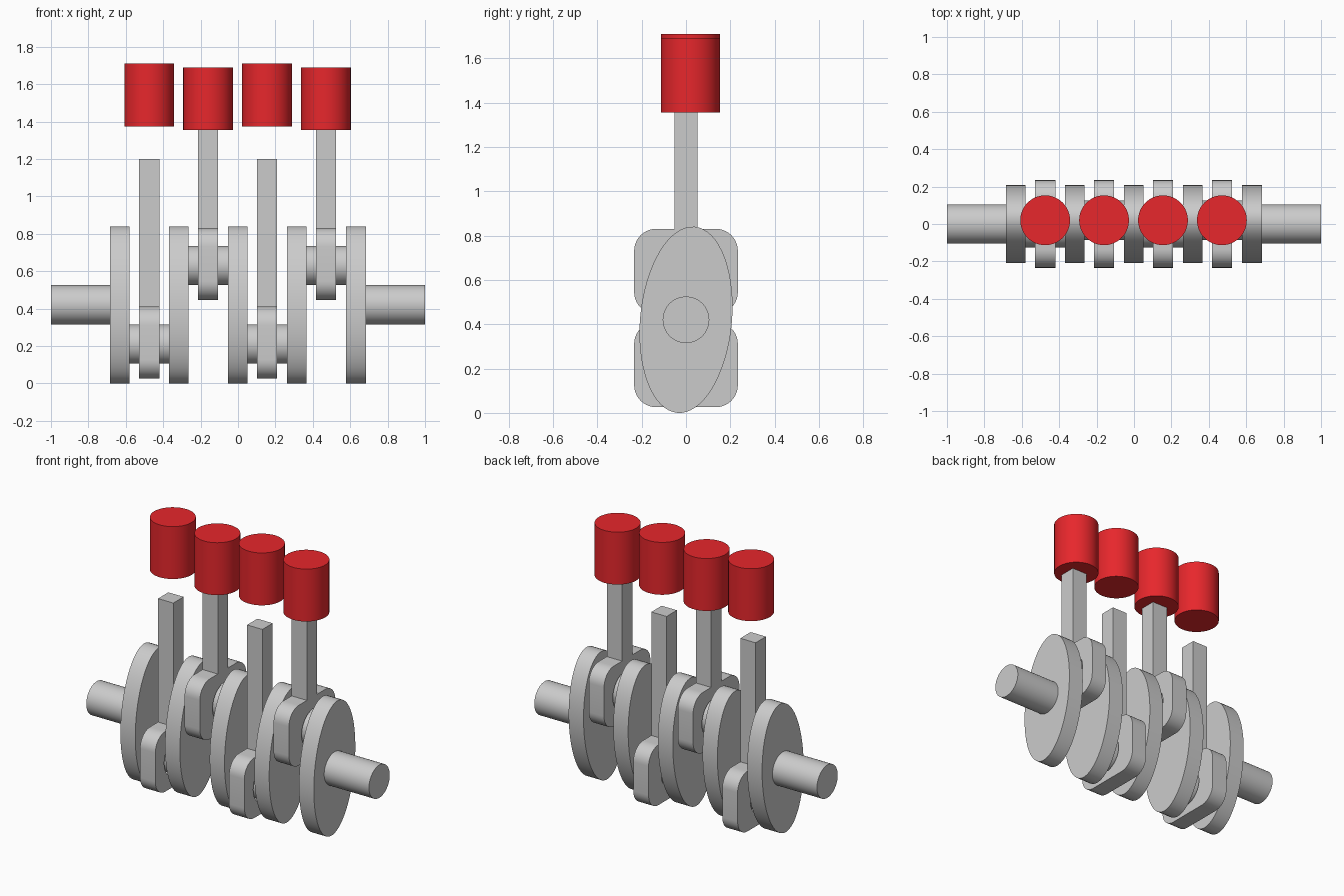
import bpy, bmesh, math

if "Cube" in bpy.data.objects:
    bpy.data.objects.remove(bpy.data.objects["Cube"])

AXIS_Z = 0.42
TILT = 0.094
THROW = 0.21
RODS = [(-0.475, -1), (-0.16, 1), (0.155, -1), (0.47, 1)]  # x, throw direction

red = bpy.data.materials.new("piston_red")
red.diffuse_color = (0.8, 0.02, 0.025, 1)
red.use_nodes = True
red.node_tree.nodes["Principled BSDF"].inputs["Base Color"].default_value = red.diffuse_color


def smooth(ob):
    bpy.ops.object.select_all(action='DESELECT')
    ob.select_set(True)
    bpy.context.view_layer.objects.active = ob
    bpy.ops.object.shade_smooth_by_angle(angle=math.radians(30))


def cylinder(name, r, depth, loc, along_x=True):
    rot = (0, math.pi / 2, 0) if along_x else (0, 0, 0)
    bpy.ops.mesh.primitive_cylinder_add(vertices=64, radius=r, depth=depth,
                                        location=loc, rotation=rot)
    ob = bpy.context.object
    ob.name = name
    smooth(ob)
    return ob


def rounded_rect(w, h, r, steps=10):
    pts = []
    for i, (sx, sy) in enumerate([(1, 1), (-1, 1), (-1, -1), (1, -1)]):
        for k in range(steps + 1):
            a = math.pi / 2 * (i + k / steps)
            pts.append((sx * (w / 2 - r) + r * math.cos(a),
                        sy * (h / 2 - r) + r * math.sin(a)))
    return pts


def circle(r, cy=0, cz=0, n=48):
    return [(cy + r * math.cos(2 * math.pi * i / n),
             cz + r * math.sin(2 * math.pi * i / n)) for i in range(n)]


def plate(name, loops, thickness, loc):
    """Extrude closed y-z outlines (first outer, rest holes) along x."""
    cu = bpy.data.curves.new(name, 'CURVE')
    cu.dimensions = '2D'
    cu.fill_mode = 'BOTH'
    cu.extrude = thickness / 2
    for pts in loops:
        sp = cu.splines.new('POLY')
        sp.points.add(len(pts) - 1)
        for p, (y, z) in zip(sp.points, pts):
            p.co = (y, z, 0, 1)
        sp.use_cyclic_u = True
    ob = bpy.data.objects.new(name, cu)
    bpy.context.collection.objects.link(ob)
    ob.location = loc
    ob.rotation_euler = (math.pi / 2, 0, math.pi / 2)
    bpy.ops.object.select_all(action='DESELECT')
    ob.select_set(True)
    bpy.context.view_layer.objects.active = ob
    bpy.ops.object.convert(target='MESH')
    ob = bpy.context.object
    bm = bmesh.new()
    bm.from_mesh(ob.data)
    bmesh.ops.remove_doubles(bm, verts=bm.verts, dist=1e-5)
    bmesh.ops.recalc_face_normals(bm, faces=bm.faces)
    bm.to_mesh(ob.data)
    bm.free()
    smooth(ob)
    return ob


# Main shaft stubs at both ends
for side, label in ((-1, "left"), (1, "right")):
    cylinder(f"{label}_shaft", 0.105, 0.36, (side * 0.82, 0, AXIS_Z))

# Tilted oval crank webs
for i in range(5):
    web = cylinder(f"crank_web_{i + 1}", 1, 0.105,
                   (-0.6325 + i * 0.3158, 0, AXIS_Z))
    web.rotation_euler = (-TILT, math.pi / 2, 0)
    for v in web.data.vertices:      # local x becomes height, y stays width
        v.co.x *= 0.4215
        v.co.y *= 0.207
    web.rotation_mode = 'XYZ'
    web.rotation_euler = (0, math.pi / 2, 0)
    web.data.transform(web.rotation_euler.to_matrix().to_4x4())
    web.rotation_euler = (-TILT, 0, 0)
    smooth(web)

for i, (x, s) in enumerate(RODS, 1):
    # Crank pin between two webs
    pin_y, pin_z = s * THROW * math.sin(TILT), AXIS_Z + s * THROW
    cylinder(f"crank_pin_{i}", 0.105, 0.23, (x, pin_y, pin_z))
    # Rod big end with bearing hole
    big_z = pin_z + 0.008
    plate(f"rod_big_end_{i}",
          [rounded_rect(0.468, 0.385, 0.1), circle(0.125, pin_y, -0.008)],
          0.108, (x, 0, big_z))
    # Rod shank
    z0, z1 = big_z + 0.19, big_z + 0.982
    bpy.ops.mesh.primitive_cube_add(size=1, location=(x, 0, (z0 + z1) / 2))
    shank = bpy.context.object
    shank.name = f"rod_shank_{i}"
    shank.scale = (0.108, 0.104, z1 - z0)
    # Piston
    piston = cylinder(f"piston_{i}", 0.133, 0.335,
                      (x, 0.02, 1.5225 if s > 0 else 1.5415), False)
    piston.data.materials.append(red)
